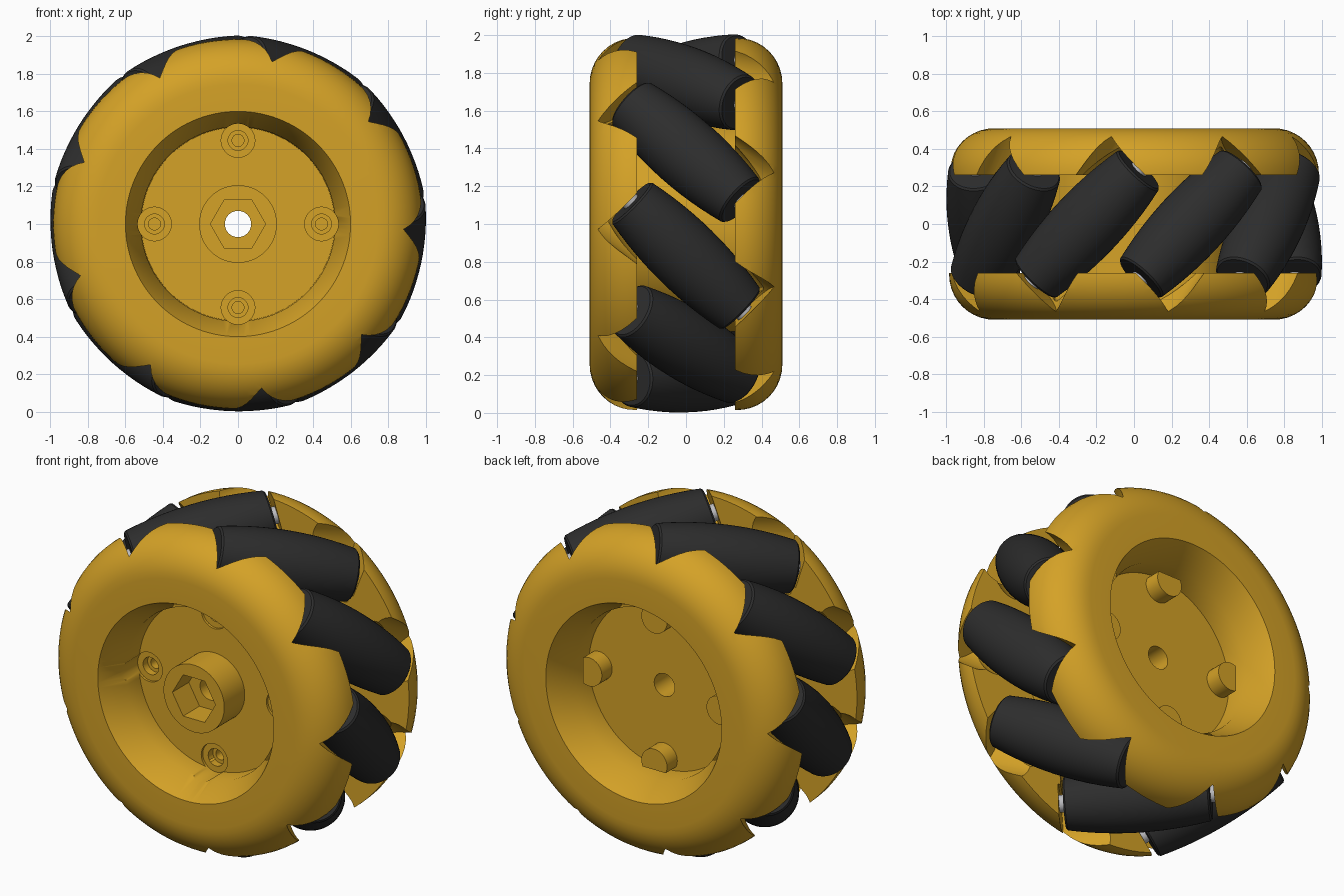
import bpy, bmesh
from math import sin, cos, pi, radians
from mathutils import Vector, Matrix

cube = bpy.data.objects.get("Cube")
if cube:
    bpy.data.objects.remove(cube)

CENTRE = Vector((0, 0, 1))
COUNT = 9                    # rollers around the wheel
START = radians(28)          # angle of the first roller
PITCH = 0.808                # distance of roller centres from the axle
HALF = 0.41                  # half length of a roller


def material(name, rgb, rough):
    m = bpy.data.materials.new(name)
    m.use_nodes = True
    m.diffuse_color = (*rgb, 1)
    bsdf = m.node_tree.nodes["Principled BSDF"]
    bsdf.inputs["Base Color"].default_value = (*rgb, 1)
    bsdf.inputs["Roughness"].default_value = rough
    return m


gold = material("golden yellow", (0.66, 0.36, 0.02), 0.5)
rubber = material("black rubber", (0.026, 0.026, 0.026), 0.7)
steel = material("grey steel", (0.5, 0.5, 0.52), 0.4)


def lathe(name, profile, steps, closed=False):
    """Mesh turned around the y axis from (radius, y) points."""
    bm = bmesh.new()
    vs = [bm.verts.new((r, y, 0)) for r, y in profile]
    es = [bm.edges.new(p) for p in zip(vs, vs[1:])]
    if closed:
        es.append(bm.edges.new((vs[-1], vs[0])))
    bmesh.ops.spin(bm, geom=vs + es, cent=(0, 0, 0), axis=(0, 1, 0),
                   angle=2 * pi, steps=steps, use_merge=True)
    bmesh.ops.remove_doubles(bm, verts=bm.verts, dist=1e-5)
    bmesh.ops.recalc_face_normals(bm, faces=bm.faces)
    me = bpy.data.meshes.new(name)
    bm.to_mesh(me)
    bm.free()
    return me


def rod(name, radius, y0, y1, steps=32):
    return lathe(name, [(0, y0), (radius, y0), (radius, y1), (0, y1)], steps)


def flatten_side(me, x):
    """Slice a flat on the +x side of a mesh."""
    bm = bmesh.new()
    bm.from_mesh(me)
    bmesh.ops.bisect_plane(bm, geom=bm.verts[:] + bm.edges[:] + bm.faces[:],
                           plane_co=(x, 0, 0), plane_no=(1, 0, 0), clear_outer=True)
    bmesh.ops.holes_fill(bm, edges=[e for e in bm.edges if e.is_boundary])
    bmesh.ops.recalc_face_normals(bm, faces=bm.faces)
    bm.to_mesh(me)
    bm.free()


def place(name, me, mat, matrix=Matrix()):
    ob = bpy.data.objects.new(name, me)
    bpy.context.collection.objects.link(ob)
    ob.matrix_world = Matrix.Translation(CENTRE) @ matrix
    if not me.materials:
        me.materials.append(mat)
    return ob


def cut(target, cutters):
    """Subtract the cutters for good, then discard them."""
    for c in cutters:
        c.hide_render = True
        mod = target.modifiers.new("cut", 'BOOLEAN')
        mod.operation = 'DIFFERENCE'
        mod.solver = 'EXACT'
        mod.object = c
    bpy.context.view_layer.update()
    dg = bpy.context.evaluated_depsgraph_get()
    me = bpy.data.meshes.new_from_object(target.evaluated_get(dg))
    target.modifiers.clear()
    target.data = me
    for c in cutters:
        bpy.data.objects.remove(c)


def roller_matrix(i, lift=0):
    a = START + i * 2 * pi / COUNT
    radial = Vector((cos(a), 0, sin(a)))
    tangent = Vector((-sin(a), 0, cos(a)))
    axis = (Vector((0, 1, 0)) - tangent).normalized()
    turn = Matrix((radial, axis, radial.cross(axis))).transposed()
    return Matrix.Translation(radial * (PITCH + lift)) @ turn.to_4x4()


def barrel(half, grow, lip):
    """Profile of a barrel, thinner toward both ends."""
    pts = [(0, -half)]
    n = 12
    for k in range(n + 1):
        s = (half - lip) * (2 * k / n - 1)
        r = 0.19 - 0.04 * (s / HALF) ** 2 + grow
        if k == 0:
            pts.append((r - lip, -half))
        pts.append((r, s))
    pts += [(pts[-1][0] - lip, half), (0, half)]
    return pts


# Hub body: boss, web, chamfered walls and two rounded rims
def rim(sign):
    arc = [(0.745 + 0.24 * sin(t), sign * (0.27 + 0.24 * cos(t)))
           for t in (k * pi / 20 for k in range(11))]
    bowl = [(0.518, sign * 0.35), (0.6, sign * 0.51)]
    return bowl + arc + [(0.985, sign * 0.26), (0.57, sign * 0.26)]


profile = [(0.07, -0.43), (0.207, -0.43), (0.207, -0.23), (0.515, -0.23)]
profile += rim(-1) + rim(1)[::-1] + [(0.515, 0.21), (0.07, 0.21)]
hub = place("wheel_hub", lathe("wheel_hub", profile, 120, True), gold)

# Pockets around the rollers, then wider flared mouths on the outside
pocket = lathe("pocket", barrel(0.427, 0.018, 0.01), 40)
flare = lathe("flare", [(0, -0.44), (0.23, -0.44), (0.19, -0.15),
                        (0.19, 0.15), (0.23, 0.44), (0, 0.44)], 48)
for me, lift in ((pocket, 0), (flare, 0.13)):
    cut(hub, [place("pocket_cutter", me, gold, roller_matrix(i, lift))
              for i in range(COUNT)])

# Hexagonal socket and stepped screw holes
quarter = [Matrix.Rotation(k * pi / 2, 4, 'Y') @ Matrix.Translation((0.445, 0, 0))
           for k in range(4)]
cut(hub, [place("hex_cutter", rod("hex", 0.147, -0.6, -0.27, 6), gold)])
for radius, depth in ((0.09, -0.215), (0.053, -0.17), (0.032, -0.05)):
    me = rod("screw_hole", radius, -0.6, depth)
    cut(hub, [place("hole_cutter", me, gold, q) for q in quarter])

# Posts on the rear of the web, flat on their outer side
post = rod("rear_post", 0.088, 0.18, 0.31)
flatten_side(post, 0.04)
for k, q in enumerate(quarter):
    place(f"rear_post_{k + 1}", post, gold, q)

# Rollers and their axle pins
roller = lathe("roller", barrel(HALF, 0, 0.01), 48)
pin = rod("axle_pin", 0.05, -0.48, 0.48, 20)
for i in range(COUNT):
    place(f"roller_{i + 1}", roller, rubber, roller_matrix(i))
    place(f"axle_pin_{i + 1}", pin, steel, roller_matrix(i))

# Smooth shading with sharp edges kept
parts = [o for o in bpy.context.collection.objects if o.type == 'MESH']
bpy.context.view_layer.update()
for o in bpy.context.view_layer.objects:
    o.select_set(o in parts)
bpy.context.view_layer.objects.active = hub
bpy.ops.object.shade_smooth_by_angle(angle=radians(32))
